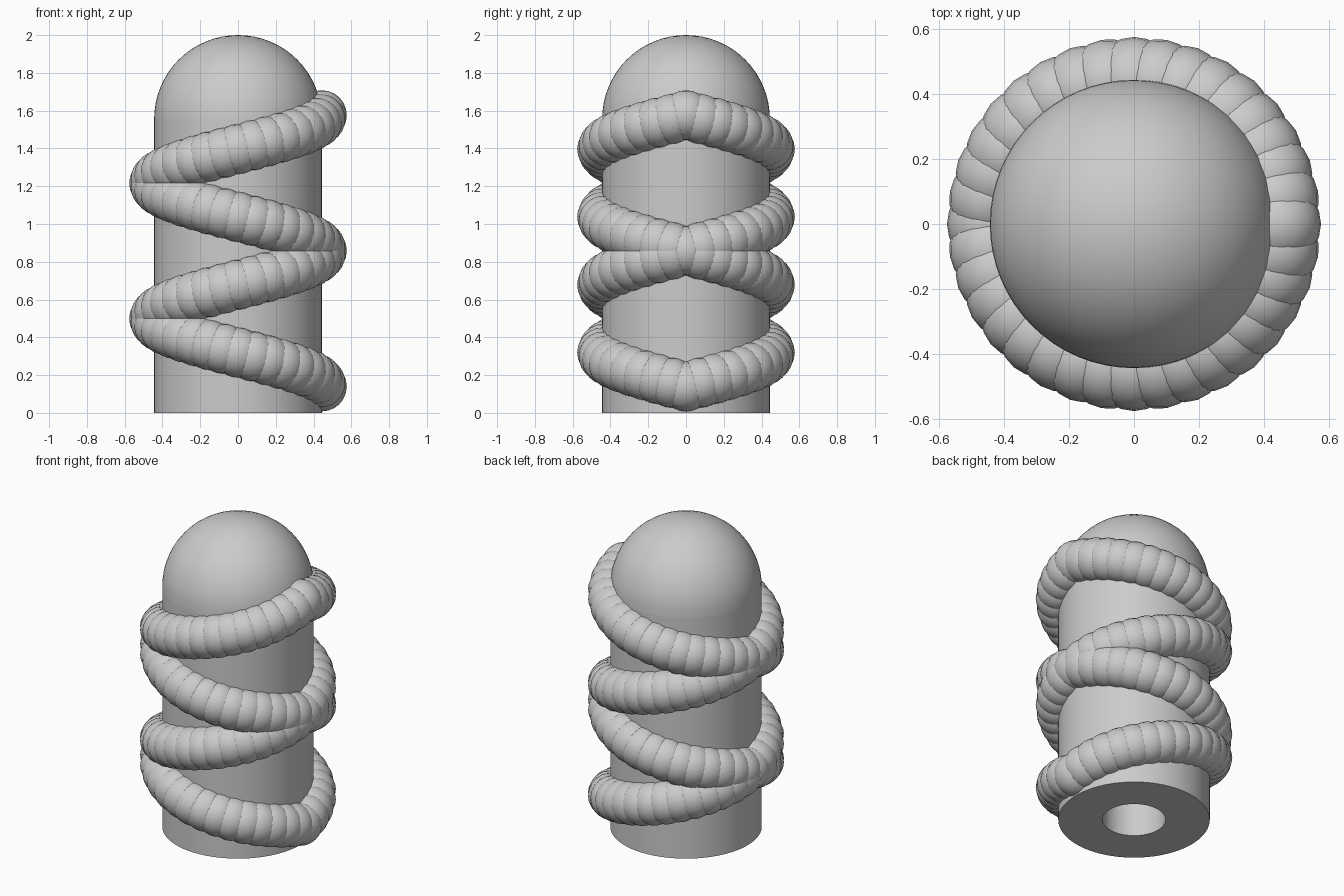
import bpy, bmesh
from math import pi, sin, cos, radians
from mathutils import Matrix

cube = bpy.data.objects.get("Cube")
if cube:
    bpy.data.objects.remove(cube, do_unlink=True)

RADIUS = 0.444      # column radius
BORE = 0.185        # hole in the underside
SHOULDER = 2 - RADIUS
BEAD = 0.132
START, PITCH, TURNS = 0.14, 0.718, 2
STEPS = 36          # beads per turn

grey = bpy.data.materials.new("plain grey")
grey.use_nodes = True
colour = (0.6, 0.6, 0.6, 1)
grey.diffuse_color = colour
grey.node_tree.nodes["Principled BSDF"].inputs["Base Color"].default_value = colour


def finish(bm, name):
    mesh = bpy.data.meshes.new(name)
    bm.to_mesh(mesh)
    bm.free()
    obj = bpy.data.objects.new(name, mesh)
    bpy.context.collection.objects.link(obj)
    mesh.materials.append(grey)
    bpy.ops.object.select_all(action='DESELECT')
    obj.select_set(True)
    bpy.context.view_layer.objects.active = obj
    bpy.ops.object.shade_smooth_by_angle(angle=radians(35))
    return obj


def lathe(name, profile, steps=64):
    bm = bmesh.new()
    verts = [bm.verts.new((r, 0, z)) for r, z in profile]
    edges = [bm.edges.new(pair) for pair in zip(verts, verts[1:])]
    bmesh.ops.spin(bm, geom=verts + edges, cent=(0, 0, 0), axis=(0, 0, 1),
                   angle=2 * pi, steps=steps)
    bmesh.ops.remove_doubles(bm, verts=bm.verts, dist=1e-4)
    bmesh.ops.recalc_face_normals(bm, faces=bm.faces)
    return finish(bm, name)


def bead_strand(name, direction, skip_shared):
    bm = bmesh.new()
    for i in range(STEPS * TURNS + 1):
        # the strands share a bead at every crossing
        if skip_shared and i % (STEPS // 2) == 0:
            continue
        a = direction * 2 * pi * i / STEPS
        place = (Matrix.Rotation(a, 4, 'Z')
                 @ Matrix.Translation((RADIUS, 0, START + PITCH * i / STEPS)))
        bmesh.ops.create_uvsphere(bm, u_segments=20, v_segments=12,
                                  radius=BEAD, matrix=place)
    return finish(bm, name)


# Column with a bore, closed by a rounded cap
lathe("column", [(0, SHOULDER), (BORE, SHOULDER), (BORE, 0),
                 (RADIUS, 0), (RADIUS, SHOULDER)])
lathe("dome", [(RADIUS * cos(t * pi / 32), SHOULDER + RADIUS * sin(t * pi / 32))
               for t in range(17)])

# Two mirrored spirals of overlapping beads
bead_strand("left_spiral", 1, False)
bead_strand("right_spiral", -1, True)
